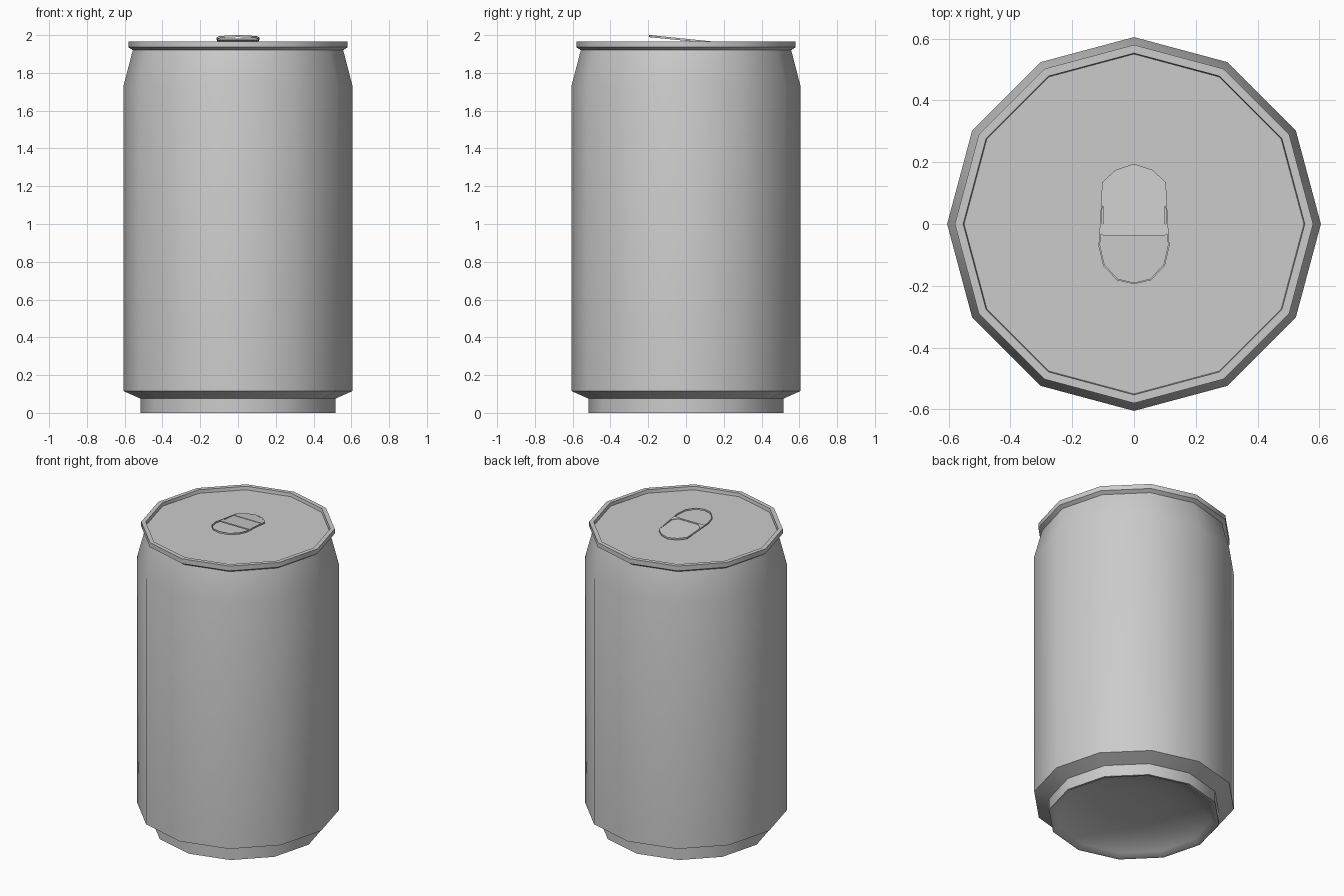
import bpy, bmesh, math

cube = bpy.data.objects.get("Cube")
if cube:
    bpy.data.objects.remove(cube)

GREY = (0.6, 0.6, 0.6, 1)
metal = bpy.data.materials.new("grey_metal")
metal.use_nodes = True
metal.diffuse_color = GREY
metal.node_tree.nodes["Principled BSDF"].inputs["Base Color"].default_value = GREY


def finish(name, bm, angle):
    bmesh.ops.recalc_face_normals(bm, faces=bm.faces)
    mesh = bpy.data.meshes.new(name)
    bm.to_mesh(mesh)
    bm.free()
    mesh.materials.append(metal)
    obj = bpy.data.objects.new(name, mesh)
    bpy.context.collection.objects.link(obj)
    bpy.ops.object.select_all(action="DESELECT")
    obj.select_set(True)
    bpy.context.view_layer.objects.active = obj
    bpy.ops.object.shade_smooth_by_angle(angle=math.radians(angle))


def lathe(name, profile, sides=12, angle=35):
    """Spin a profile of (radius, height) points that starts and ends on the axis."""
    bm = bmesh.new()
    verts = [bm.verts.new((r, 0, z)) for r, z in profile]
    edges = [bm.edges.new(pair) for pair in zip(verts, verts[1:])]
    bmesh.ops.spin(bm, geom=verts + edges, cent=(0, 0, 0), axis=(0, 0, 1),
                   angle=math.tau, steps=sides, use_duplicate=False)
    bmesh.ops.remove_doubles(bm, verts=bm.verts, dist=0.0005)
    finish(name, bm, angle)


def mirrored(half):
    """Close a right-hand half outline across x = 0."""
    return half + [(-x, y) for x, y in reversed(half) if x > 0]


def tab_height(y):
    return 2.0 - 0.1 * (y + 0.195)


def plate(name, outline, drop, thickness):
    """Thin plate that follows the slope of the tab."""
    bm = bmesh.new()
    face = bm.faces.new([bm.verts.new((x, y, tab_height(y) - drop)) for x, y in outline])
    out = bmesh.ops.extrude_face_region(bm, geom=[face], use_keep_orig=True)
    for v in out["geom"]:
        if isinstance(v, bmesh.types.BMVert):
            v.co.z -= thickness
    finish(name, bm, 30)


def ring(name, outline, width, thickness):
    """Thin hoop around an outline, following the slope of the tab."""
    bm = bmesh.new()
    loops = []
    for scale, drop in ((0, 0), (width, 0), (width, thickness), (0, thickness)):
        loops.append([bm.verts.new((x * (1 - scale / 0.115), y * (1 - scale / 0.195),
                                    tab_height(y) - drop)) for x, y in outline])
    n = len(outline)
    for k in range(4):
        a, b = loops[k], loops[(k + 1) % 4]
        for i in range(n):
            j = (i + 1) % n
            bm.faces.new((a[i], a[j], b[j], b[i]))
    finish(name, bm, 40)


# Can: domed base, foot, shoulders, rim and recessed lid in one shell
lathe("can_body", [
    (0, 0.09), (0.22, 0.085), (0.38, 0.06), (0.47, 0.02), (0.5, 0),
    (0.515, 0), (0.515, 0.075), (0.605, 0.115), (0.605, 1.735),
    (0.557, 1.92), (0.58, 1.936), (0.58, 1.967), (0.553, 1.967),
    (0.55, 1.945), (0, 1.945)])

# Pull tab: thin hoop, cross bar, middle panel and nose
ring("tab_hoop", mirrored([
    (0, -0.195), (0.055, -0.182), (0.1, -0.135), (0.115, -0.07), (0.11, 0),
    (0.105, 0.1), (0.103, 0.135), (0.06, 0.175), (0, 0.195)]), 0.005, 0.011)
plate("tab_cross_bar", mirrored([(0.1, -0.037), (0.111, -0.03), (0.108, 0.005),
                                 (0.1, 0), (0.07, -0.026)]), 0.001, 0.008)
plate("tab_panel", mirrored([(0.07, -0.026), (0.1, 0), (0.102, 0.1)]), 0.004, 0.006)
plate("tab_nose", mirrored([(0.103, 0.1), (0.1, 0.134), (0.058, 0.172), (0, 0.192)]),
      0.001, 0.008)
